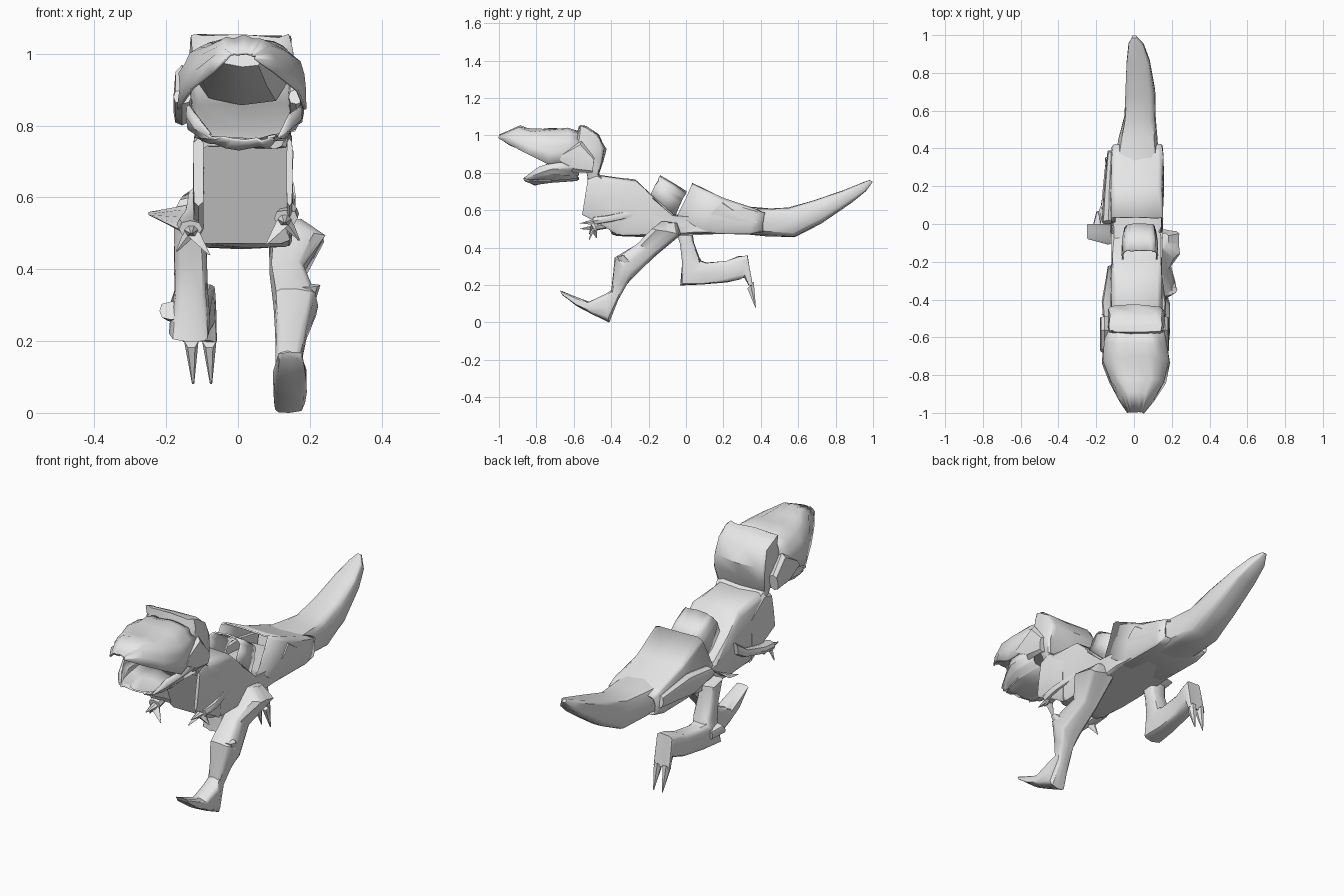
import bpy, bmesh, math, random
from mathutils import Vector

random.seed(4)
if "Cube" in bpy.data.objects:
    bpy.data.objects.remove(bpy.data.objects["Cube"], do_unlink=True)

grey = bpy.data.materials.new("plain_grey")
grey.use_nodes = True
grey.diffuse_color = (0.8, 0.8, 0.8, 1)
grey.node_tree.nodes["Principled BSDF"].inputs["Base Color"].default_value = (0.8, 0.8, 0.8, 1)


def signed_power(value, exponent):
    return math.copysign(abs(value) ** exponent, value)


def loft(name, sections, boxy=0.5, arch=False, caps=True, count=16, rough=0.004):
    """Skin a row of rounded cross-sections.
    Each section is (y, z) of one edge, (y, z) of the opposite edge, then min and max x.
    An arch is a half section, open along the first edge."""
    bm = bmesh.new()
    rings = []
    for ya, za, yb, zb, x_min, x_max in sections:
        first, last = Vector((0, ya, za)), Vector((0, yb, zb))
        middle, half = (x_min + x_max) / 2, (x_max - x_min) / 2
        ring = []
        for i in range(count + 1 if arch else count):
            angle = (math.pi if arch else math.tau) * i / count
            across = signed_power(math.cos(angle), boxy)
            along = signed_power(math.sin(angle), boxy)
            point = first.lerp(last, along if arch else (along + 1) / 2)
            point.x = middle + half * across
            size = rough * min(1, half / 0.1)
            point += Vector([random.uniform(-size, size) for axis in range(3)])
            point.z = max(point.z, 0)
            ring.append(bm.verts.new(point))
        rings.append(ring)
    for ring, following in zip(rings, rings[1:]):
        steps = count if not arch else len(ring) - 1
        for i in range(steps):
            j = (i + 1) % len(ring)
            bm.faces.new((ring[i], ring[j], following[j], following[i]))
    if caps and not arch:
        bm.faces.new(rings[0])
        bm.faces.new(rings[-1])
    bmesh.ops.recalc_face_normals(bm, faces=bm.faces)
    mesh = bpy.data.meshes.new(name)
    bm.to_mesh(mesh)
    bm.free()
    mesh.materials.append(grey)
    part = bpy.data.objects.new(name, mesh)
    bpy.context.collection.objects.link(part)
    if arch or not caps:
        shell = part.modifiers.new("thickness", "SOLIDIFY")
        shell.thickness = 0.008
        shell.offset = 0
    bpy.ops.object.select_all(action="DESELECT")
    part.select_set(True)
    bpy.context.view_layer.objects.active = part
    bpy.ops.object.shade_smooth_by_angle(angle=math.radians(38))


def claw(name, root, tip, x_root, x_tip, radius=0.02):
    """Pointed claw between two (y, z) positions."""
    y, z = root
    loft(name, [(y - radius, z - radius, y + radius, z + radius, x_root - radius, x_root + radius),
                (*tip, tip[0] + 0.004, tip[1], x_tip - 0.003, x_tip + 0.003)],
         boxy=1, count=6, rough=0)


# Head: arched skull over a ridged palate, scooped jaw and crested neck
loft("skull", [
    (-1, .985, -.995, 1, -.03, .05),
    (-.94, .95, -.89, 1.045, -.07, .1),
    (-.84, .9, -.82, 1.03, -.125, .16),
    (-.74, .845, -.71, 1.035, -.165, .185),
    (-.63, .86, -.63, 1.035, -.16, .175),
    (-.55, .87, -.55, 1.01, -.14, .16)], boxy=.65, arch=True, rough=.006)
loft("palate", [
    (-.9, .965, -.88, 1.01, -.05, .07),
    (-.76, .9, -.76, 1.01, -.1, .12),
    (-.58, .85, -.58, 1.01, -.13, .15)], boxy=1.1, count=8, rough=.01)
loft("lower_jaw", [
    (-.86, .775, -.86, .76, -.08, .11),
    (-.79, .83, -.81, .742, -.12, .14),
    (-.72, .85, -.72, .755, -.14, .17),
    (-.58, .85, -.58, .765, -.14, .17)], boxy=.65, arch=True, rough=.008)
loft("neck", [
    (-.57, 1.05, -.53, 1.045, -.13, .15),
    (-.58, 1.01, -.47, 1, -.13, .155),
    (-.6, .93, -.43, .93, -.14, .16),
    (-.57, .86, -.44, .86, -.13, .16),
    (-.53, .8, -.47, .79, -.12, .15),
    (-.52, .74, -.42, .74, -.11, .14)], boxy=.28, rough=.006)
for side, x_inner, x_outer in (("right", -.13, -.18), ("left", .14, .185)):
    low, high = sorted((x_inner, x_outer))
    loft(side + "_cheek_fold", [
        (-.68, .86, -.66, .9, low, high),
        (-.6, .8, -.56, .97, low, high),
        (-.5, .8, -.49, .88, low, high)], boxy=.8, count=8)

# Body: boxy torso with a sloping chest, raised back fold, square open hip and rounded tail
loft("torso", [
    (-.39, .47, -.515, .77, -.12, .148),
    (-.37, .463, -.45, .785, -.12, .15),
    (-.34, .46, -.27, .76, -.12, .15),
    (-.21, .46, -.18, .68, -.12, .15),
    (-.1, .465, -.07, .575, -.12, .15),
    (.05, .47, 0, .575, -.12, .15),
    (.3, .475, .25, .56, -.11, .14)], boxy=.2, rough=.006)
for side, x_min, x_max in (("right", -.125, -.095), ("left", .135, .152)):
    loft(side + "_chest_flap", [
        (-.555, .575, -.525, .765, x_min, x_max),
        (-.46, .525, -.47, .785, x_min, x_max),
        (-.36, .465, -.36, .7, x_min, x_max)], boxy=.4, count=8)
loft("back_fold", [
    (-.19, .68, -.14, .78, -.06, .12),
    (-.12, .62, -.07, .74, -.06, .12),
    (-.06, .57, 0, .695, -.05, .11)], boxy=.4, arch=True)
loft("hip", [
    (-.05, .565, .035, .74, -.12, .15),
    (.09, .475, .2, .66, -.12, .15),
    (.34, .475, .36, .61, -.118, .15),
    (.41, .49, .42, .585, -.11, .148)], boxy=.2, caps=False)
loft("tail", [
    (.28, .475, .32, .615, -.1, .13),
    (.43, .465, .45, .61, -.08, .12),
    (.58, .455, .55, .61, -.055, .112),
    (.72, .53, .68, .65, -.045, .11),
    (.88, .64, .84, .705, -.04, .085),
    (.96, .7, .94, .745, -.03, .05),
    (.998, .75, .985, .762, -.008, .012)], boxy=.45, rough=.006)
loft("right_flank_fold", [
    (0, .55, .02, .6, -.17, -.1),
    (.15, .5, .18, .62, -.16, -.1),
    (.39, .52, .38, .58, -.14, -.1)], boxy=.8, count=8)
loft("left_flank_fold", [
    (.12, .57, .2, .65, .12, .16),
    (.22, .54, .25, .61, .12, .16),
    (.38, .52, .38, .55, .12, .155)], boxy=.8, count=8)

# Left leg: planted, with the toes forward
loft("left_leg", [
    (-.13, .54, -.05, .53, .09, .18),
    (-.18, .5, -.03, .47, .09, .24),
    (-.26, .42, -.16, .36, .09, .185),
    (-.38, .345, -.28, .25, .1, .22),
    (-.39, .25, -.32, .2, .105, .19),
    (-.4, .17, -.36, .12, .105, .175),
    (-.43, .15, -.41, 0, .1, .19),
    (-.52, .11, -.5, .045, .1, .19),
    (-.6, .14, -.58, .085, .1, .19),
    (-.67, .168, -.66, .148, .11, .18)], boxy=.45, rough=.008)
loft("left_knee_fold", [
    (-.37, .35, -.33, .36, .16, .23),
    (-.36, .31, -.28, .31, .15, .215),
    (-.36, .22, -.31, .22, .14, .19)], boxy=.8, count=8)

# Right leg: lifted behind, with the claws hanging
loft("right_hip_fold", [
    (-.08, .55, 0, .56, -.25, -.24),
    (-.11, .5, 0, .58, -.17, -.1)], boxy=.7, count=8)
loft("right_leg", [
    (-.06, .52, .03, .5, -.18, -.09),
    (-.03, .42, .04, .43, -.175, -.085),
    (-.02, .32, .07, .35, -.175, -.085),
    (-.03, .2, .08, .33, -.19, -.08),
    (.09, .2, .11, .32, -.175, -.08),
    (.22, .215, .22, .33, -.16, -.075),
    (.29, .23, .28, .35, -.155, -.065),
    (.31, .24, .33, .36, -.15, -.06),
    (.335, .2, .355, .2, -.15, -.06)], boxy=.45, rough=.008)
loft("right_knee_fold", [
    (-.02, .26, .0, .31, -.22, -.15),
    (.06, .25, .07, .3, -.2, -.15)], boxy=.8, count=8)
for number, x in enumerate((-.13, -.08)):
    claw("right_toe_claw_%d" % number, (.345, .2), (.37, .08), x, x + .005)

# Arms: folded forward, each with three hooked claws
for side, sign, drop in (("left", 1, 0), ("right", -1, .03)):
    def arm_section(ya, za, yb, zb, inner, outer):
        return (ya, za - drop, yb, zb - drop, *sorted((sign * inner, sign * outer)))
    loft(side + "_arm", [
        arm_section(-.22, .655, -.23, .59, .11, .14),
        arm_section(-.3, .6, -.28, .56, .11, .15),
        arm_section(-.42, .575, -.4, .535, .11, .17),
        arm_section(-.5, .565, -.49, .52, .1, .165)], boxy=.8, count=8)
    for number, (tip_y, tip_z, tip_x) in enumerate(((-.57, .53, .13), (-.52, .47, .08), (-.48, .48, .17))):
        claw("%s_hand_claw_%d" % (side, number), (-.49, .54 - drop), (tip_y, tip_z - drop),
             sign * .13, sign * tip_x)
